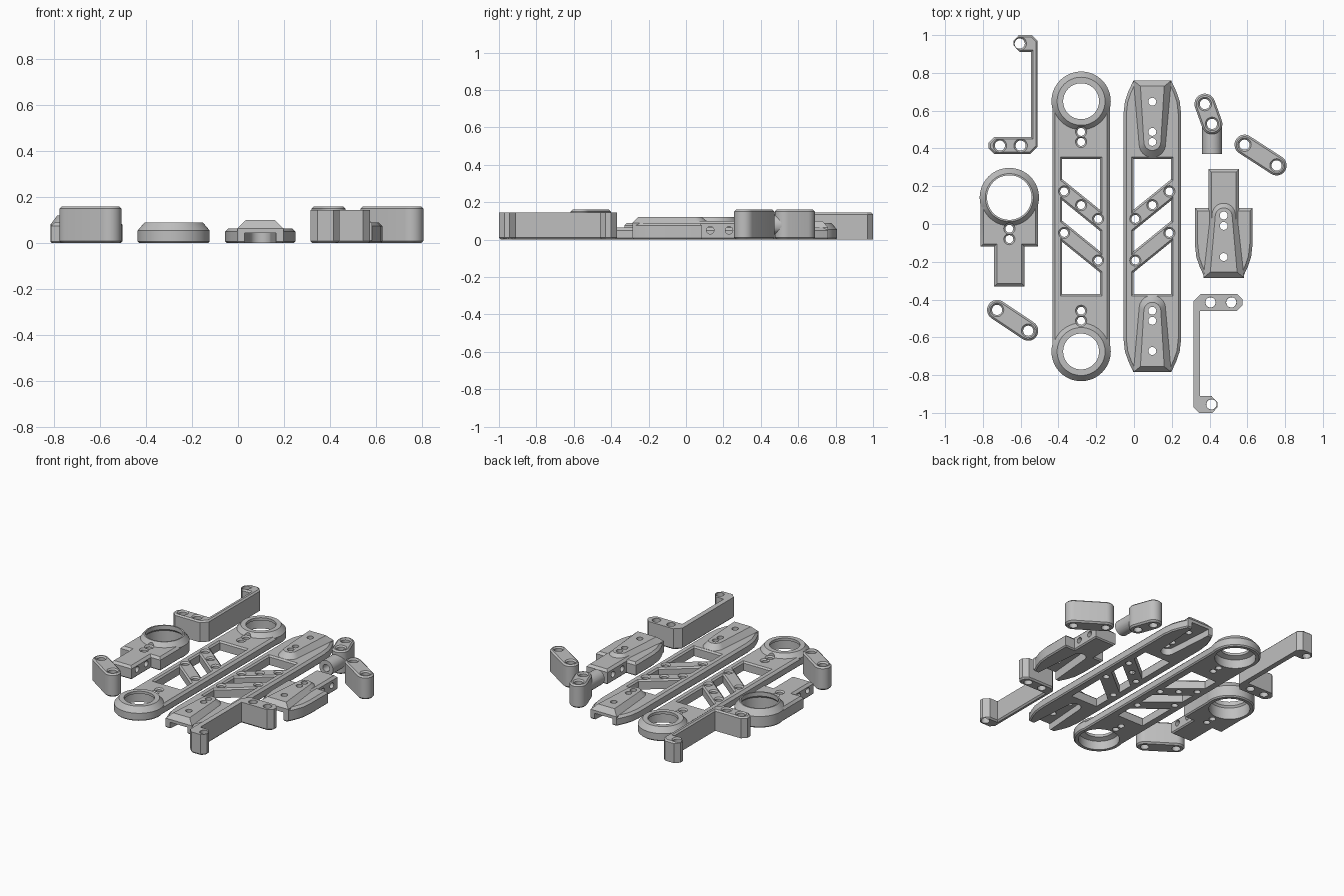
import bpy, bmesh, math
from mathutils import Vector, Matrix

if "Cube" in bpy.data.objects:
    bpy.data.objects.remove(bpy.data.objects["Cube"])

grey = bpy.data.materials.new("plain grey")
grey.diffuse_color = (0.52, 0.52, 0.52, 1)
grey.use_nodes = True
grey.node_tree.nodes["Principled BSDF"].inputs["Base Color"].default_value = grey.diffuse_color


# ---- outline helpers ----
def circle(x, y, r, n=32):
    return [(x + r * math.cos(2 * math.pi * i / n), y + r * math.sin(2 * math.pi * i / n)) for i in range(n)]


def stadium(a, b, r, n=14):
    a, b = Vector(a), Vector(b)
    t = math.atan2(b.y - a.y, b.x - a.x)
    pts = []
    for c, start in ((b, t - math.pi / 2), (a, t + math.pi / 2)):
        pts += [(c.x + r * math.cos(start + math.pi * i / n), c.y + r * math.sin(start + math.pi * i / n))
                for i in range(n + 1)]
    return pts


def rect(x0, x1, y0, y1):
    return [(x0, y0), (x1, y0), (x1, y1), (x0, y1)]


def inset(pts, d):
    area = sum(p[0] * q[1] - q[0] * p[1] for p, q in zip(pts, pts[1:] + pts[:1]))
    s = 1 if area > 0 else -1
    out = []
    for i, p in enumerate(pts):
        p, a, b = Vector(p), Vector(pts[i - 1]), Vector(pts[(i + 1) % len(pts)])
        e, f = (p - a).normalized(), (b - p).normalized()
        n, m = Vector((-e.y, e.x)), Vector((-f.y, f.x))
        out.append(tuple(p + (n + m) * (s * d / (1 + n.dot(m)))))
    return out


# ---- solid helpers ----
def loft(name, levels):
    """Stack of outlines (same point count) joined into a closed solid."""
    bm = bmesh.new()
    rings = [[bm.verts.new((x, y, z)) for x, y in pts] for pts, z in levels]
    n = len(rings[0])
    bm.faces.new(rings[0])
    bm.faces.new(rings[-1])
    for lo, hi in zip(rings, rings[1:]):
        for i in range(n):
            bm.faces.new((lo[i], lo[(i + 1) % n], hi[(i + 1) % n], hi[i]))
    bmesh.ops.recalc_face_normals(bm, faces=bm.faces)
    me = bpy.data.meshes.new(name)
    bm.to_mesh(me)
    bm.free()
    ob = bpy.data.objects.new(name, me)
    me.materials.append(grey)
    bpy.context.collection.objects.link(ob)
    return ob


def prism(name, pts, h, top=0.015, bottom=0.008):
    levels = [(inset(pts, bottom), 0), (pts, bottom)] if bottom else [(pts, 0)]
    levels += [(pts, h - top), (inset(pts, top), h)] if top else [(pts, h)]
    return loft(name, levels)


def combine(ob, others, op):
    for o in others:
        m = ob.modifiers.new("combine", 'BOOLEAN')
        m.operation, m.object, m.solver = op, o, 'EXACT'
        bpy.context.view_layer.objects.active = ob
        bpy.ops.object.modifier_apply(modifier=m.name)
        bpy.data.objects.remove(o, do_unlink=True)


def hole(x, y, top, r=0.021, sink=0.009):
    return loft("hole", [(circle(x, y, r, 20), -0.02), (circle(x, y, r, 20), top - sink),
                         (circle(x, y, r + sink, 20), top), (circle(x, y, r + sink, 20), top + 0.02)])


def rod(name, x, y, z, r, length, axis):
    ob = loft(name, [(circle(0, 0, r, 28), -length / 2), (circle(0, 0, r, 28), length / 2)])
    rot = Matrix.Rotation(math.pi / 2, 4, 'Y' if axis == 'x' else 'X')
    ob.data.transform(Matrix.Translation((x, y, z)) @ rot)
    return ob


def ring(x, y, z, h):
    return loft("ring", [(circle(x, y, .149, 64), 0), (circle(x, y, .157, 64), .008),
                         (circle(x, y, .157, 64), z), (circle(x, y, .127, 64), h)])


def bore(x, y, step, r):
    # wide pocket below, narrower lip on top
    return loft("bore", [(circle(x, y, .128, 64), -.02), (circle(x, y, .128, 64), step),
                         (circle(x, y, r, 64), step + .012), (circle(x, y, r, 64), .2)])


def windows(cx, cy, side, h):
    """Three openings that leave two slanted struts; side mirrors the slant."""
    w, t, k = .10, .056, .81 * side
    lines = [.3575 + cy, None, .10, None, -.12, None, -.3575 + cy]
    spans = [((lines[0], 0), (.10 + t, k)), ((.10 - t, k), (-.12 + t, k)), ((-.12 - t, k), (lines[6], 0))]
    cuts = []
    for (yt, kt), (yb, kb) in spans:
        p = [(cx - w, yb + kb * w), (cx + w, yb - kb * w), (cx + w, yt - kt * w), (cx - w, yt + kt * w)]
        cuts.append(loft("window", [(p, -.02), (p, h - .01), (inset(p, -.01), h), (inset(p, -.01), h + .02)]))
    ends = [(-.09, .10), (0, .10), (.09, .10), (-.09, -.12), (.09, -.12)]
    return cuts + [hole(cx + dx, yc - k * dx, h) for dx, yc in ends]


def tongue(cx, y0, s, d0, length, w0, w1):
    """Tapered outline with a rounded nose; s is the nose direction along y."""
    pts = [(-w0, d0)]
    for i in range(17):
        a = math.pi - math.pi * i / 16
        pts.append((w1 * math.cos(a), length - w1 + w1 * math.sin(a)))
    return [(cx + x, y0 + s * d) for x, d in pts + [(w0, d0)]]


def pad(cx, y0, s, w, z, h):
    base = tongue(cx, y0, s, 0, .407, w, .07)
    return loft("pad", [(base, .012), (base, z), (tongue(cx, y0, s, .03, .37, w - .037, .045), h)])


def pad_slot(cx, y0, s, w, h):
    p = tongue(cx, y0, s, -.03, .36, w, .045)
    return loft("slot", [(p, -.02), (p, h)])


END = [(.10, 0), (.128, .06), (.145, .11), (.153, .18)]   # tapered plate end
CY = -.0125

# ---- long arm with a ring at each end ----
ax = -.28
arm = prism("ring_arm", stadium((ax, CY - .6625), (ax, CY + .6625), .152, 32), .062)
ys = [CY - .6625, CY + .6625]
combine(arm, [ring(ax, y, .055, .09) for y in ys], 'UNION')
combine(arm, [bore(ax, y, .06, .095) for y in ys] + windows(ax, CY, 1, .062)
        + [hole(ax, CY + s * d, .062) for s in (1, -1) for d in (.50, .447)], 'DIFFERENCE')

# ---- long arm with a raised pad at each end ----
bx, bl = .097, .772
outline = [(bx + x, CY + bl - d) for x, d in reversed(END)] + [(bx - x, CY + bl - d) for x, d in END]
outline += [(bx - x, CY - bl + d) for x, d in reversed(END)] + [(bx + x, CY - bl + d) for x, d in END]
arm = prism("pad_arm", outline, .065)
combine(arm, [pad(bx, CY + s * bl, -s, .10, .065, .10) for s in (1, -1)], 'UNION')
combine(arm, [pad_slot(bx, CY + s * bl, -s, .07, .045) for s in (1, -1)] + windows(bx, CY, -1, .065)
        + [hole(bx, CY + s * d, .11, .021, .001) for s in (1, -1) for d in (.66, .5, .447)], 'DIFFERENCE')

# ---- short ring mount with a tab ----
cx, cy = -.66, .14
mount = prism("ring_mount", rect(cx - .153, cx + .153, -.12, cy), .09)
combine(mount, [ring(cx, cy, .08, .12), prism("tab", rect(cx - .08, cx + .08, -.33, 0), .09)], 'UNION')
combine(mount, [bore(cx, cy, .08, .118), hole(cx, -.025, .09), hole(cx, -.08, .09)]
        + [rod("pin_hole", cx, y, .05, .02, .4, 'x') for y in (-.17, -.27)], 'DIFFERENCE')

# ---- short pad mount with a tab ----
dx = .475
outline = [(dx - .153, .085)] + [(dx - x, -.285 + d) for x, d in reversed(END)]
outline += [(dx + x, -.285 + d) for x, d in END] + [(dx + .153, .085)]
mount = prism("pad_mount", outline, .09)
combine(mount, [prism("tab", rect(dx - .08, dx + .08, 0, .29), .10),
                pad(dx, -.285, 1, .108, .09, .12)], 'UNION')
combine(mount, [pad_slot(dx, -.285, 1, .075, .06)]
        + [hole(dx, y, .13, .021, .001) for y in (.045, -.01, -.175)]
        + [rod("pin_hole", dx, y, .05, .02, .4, 'x') for y in (.13, .23)], 'DIFFERENCE')

# ---- two-hole links ----
for name, a, b in (("left_link", (-.725, -.455), (-.56, -.565)), ("right_link", (.585, .42), (.755, .31))):
    link = prism(name, stadium(a, b, .053), .16, .01, .01)
    combine(link, [hole(*p, .16, .027) for p in (a, b)], 'DIFFERENCE')

# ---- link with a round socket on its side ----
a, b = (.375, .635), (.413, .53)
link = prism("socket_link", stadium(a, b, .055), .16, .01, .01)
combine(link, [rod("socket", .413, .45, .08, .052, .16, 'y')], 'UNION')
combine(link, [hole(*p, .16, .027) for p in (a, b)]
        + [rod("socket_hole", .413, .385, .08, .025, .13, 'y')], 'DIFFERENCE')

# ---- hooked brackets, the second turned over ----
hook = [(-.74, .37), (-.55, .37), (-.51, .41), (-.51, .97), (-.54, 1.0), (-.61, 1.0), (-.637, .97),
        (-.637, .945), (-.605, .91), (-.545, .91), (-.545, .46), (-.74, .46), (-.77, .43), (-.77, .40)]
spots = [(-.71, .415), (-.60, .415), (-.605, .955)]
bracket = prism("left_bracket", hook, .145, .01, 0)
combine(bracket, [hole(x, y, .145, .027) for x, y in spots], 'DIFFERENCE')
bracket = prism("right_bracket", [(-x - .195, -y) for x, y in hook], .145, 0, .01)
combine(bracket, [hole(-x - .195, -y, .145, .027, .001) for x, y in spots], 'DIFFERENCE')

# ---- smooth the round walls, keep edges crisp ----
for ob in bpy.context.scene.objects:
    ob.select_set(True)
bpy.ops.object.shade_smooth_by_angle(angle=math.radians(25))
